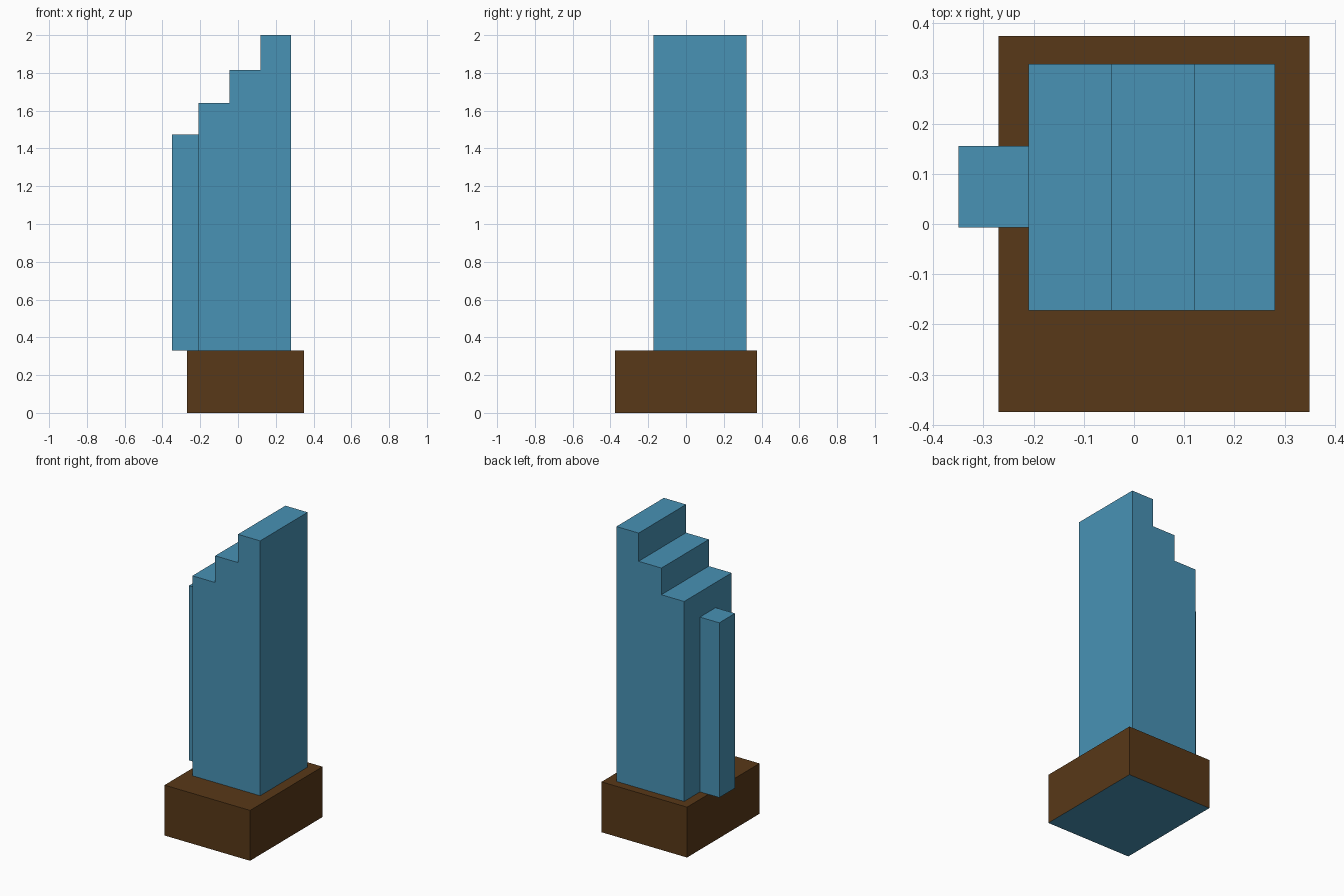
import bpy, bmesh

if "Cube" in bpy.data.objects:
    bpy.data.objects.remove(bpy.data.objects["Cube"])


def material(name, rgb):
    mat = bpy.data.materials.new(name)
    mat.diffuse_color = (*rgb, 1.0)
    mat.use_nodes = True
    mat.node_tree.nodes["Principled BSDF"].inputs["Base Color"].default_value = mat.diffuse_color
    return mat


def extruded(name, profile, y0, y1, *mats):
    """Extrude an x/z outline from y0 to y1."""
    bm = bmesh.new()
    face = bm.faces.new([bm.verts.new((x, y0, z)) for x, z in profile])
    new = bmesh.ops.extrude_face_region(bm, geom=[face])["geom"]
    verts = [v for v in new if isinstance(v, bmesh.types.BMVert)]
    bmesh.ops.translate(bm, verts=verts, vec=(0, y1 - y0, 0))
    bmesh.ops.recalc_face_normals(bm, faces=bm.faces)
    mesh = bpy.data.meshes.new(name)
    bm.to_mesh(mesh)
    bm.free()
    for mat in mats:
        mesh.materials.append(mat)
    obj = bpy.data.objects.new(name, mesh)
    bpy.context.collection.objects.link(obj)
    return obj


def rect(x0, x1, z0, z1):
    return [(x0, z0), (x1, z0), (x1, z1), (x0, z1)]


blue = material("blue", (0.065, 0.287, 0.462))
brown = material("brown", (0.098, 0.040, 0.009))
FLOOR = 0.33

# Base block, brown with a blue underside
base = extruded("base", rect(-0.27, 0.35, 0, FLOOR), -0.375, 0.375, brown, blue)
for poly in base.data.polygons:
    if poly.normal.z < -0.5:
        poly.material_index = 1

# Tower with a three-step roof
steps = [(-0.21, 1.64), (-0.045, 1.815), (0.12, 2.0)]
right = 0.281
outline = [(-0.21, FLOOR), (right, FLOOR)]
for x, z in reversed(steps):
    outline += [(right, z), (x, z)]
    right = x
extruded("stepped_tower", outline, -0.172, 0.319, blue)

# Narrow shaft against the left wall, overhanging the base
extruded("side_shaft", rect(-0.35, -0.21, FLOOR, 1.475), -0.007, 0.155, blue)
